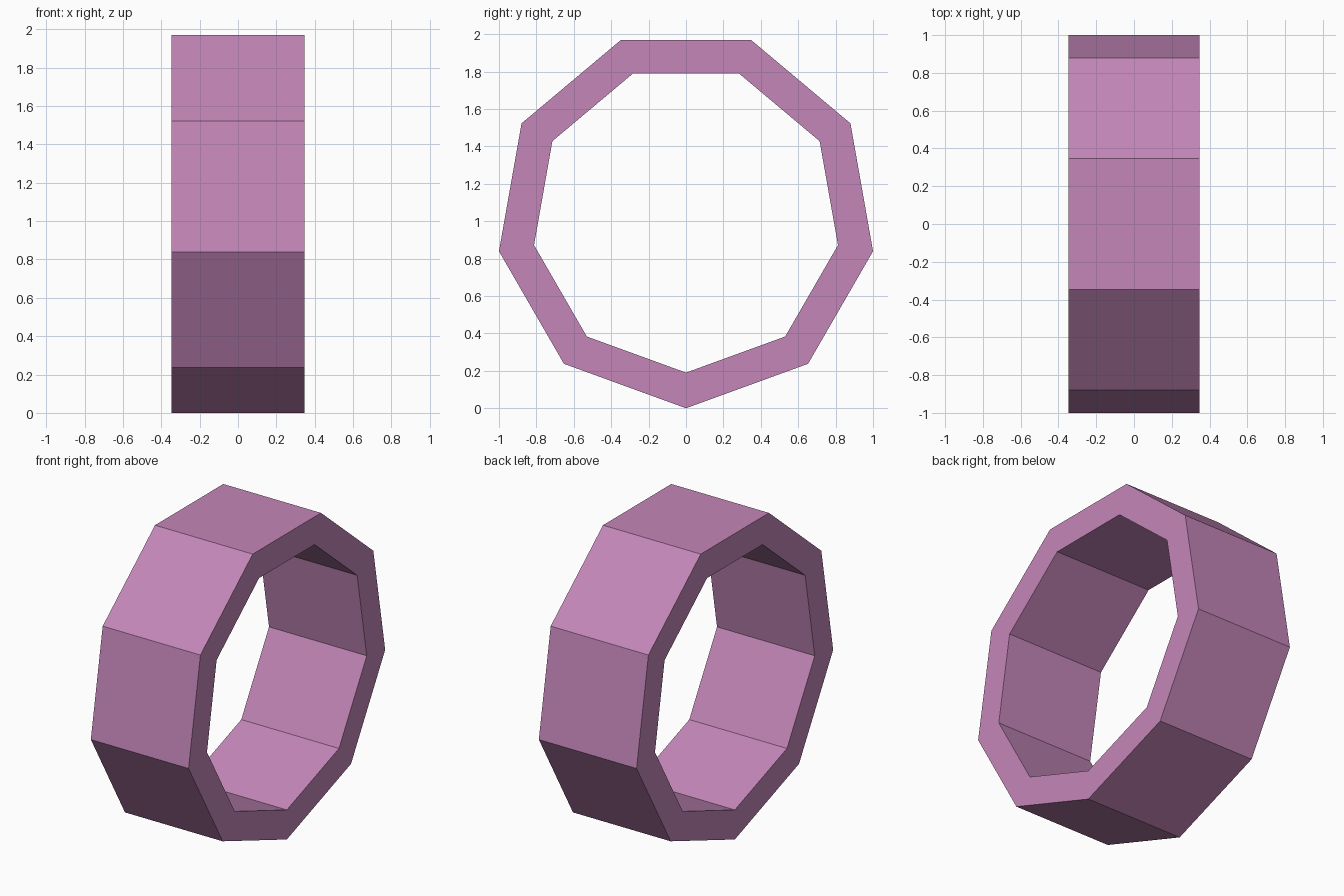
import bpy, bmesh
from math import cos, sin, pi

if "Cube" in bpy.data.objects:
    bpy.data.objects.remove(bpy.data.objects["Cube"])

SIDES, OUTER, INNER, HALF_WIDTH = 9, 1.0154, 0.825, 0.348

bm = bmesh.new()


def loop(radius, x):
    # nine-sided outline in the YZ plane, one corner pointing down
    angles = [-pi / 2 + 2 * pi * i / SIDES for i in range(SIDES)]
    return [bm.verts.new((x, radius * cos(a), OUTER + radius * sin(a))) for a in angles]


# square-edged cross-section carried around the ring
loops = [loop(OUTER, -HALF_WIDTH), loop(OUTER, HALF_WIDTH),
         loop(INNER, HALF_WIDTH), loop(INNER, -HALF_WIDTH)]
for k in range(4):
    a, b = loops[k], loops[(k + 1) % 4]
    for i in range(SIDES):
        j = (i + 1) % SIDES
        bm.faces.new((a[i], a[j], b[j], b[i]))
bmesh.ops.recalc_face_normals(bm, faces=bm.faces)

mesh = bpy.data.meshes.new("ring_band")
bm.to_mesh(mesh)
bm.free()
ring = bpy.data.objects.new("ring_band", mesh)
bpy.context.collection.objects.link(ring)

# mauve colour
mat = bpy.data.materials.new("mauve")
mat.diffuse_color = (0.55, 0.24, 0.48, 1)
mat.use_nodes = True
mat.node_tree.nodes["Principled BSDF"].inputs["Base Color"].default_value = mat.diffuse_color
mesh.materials.append(mat)
